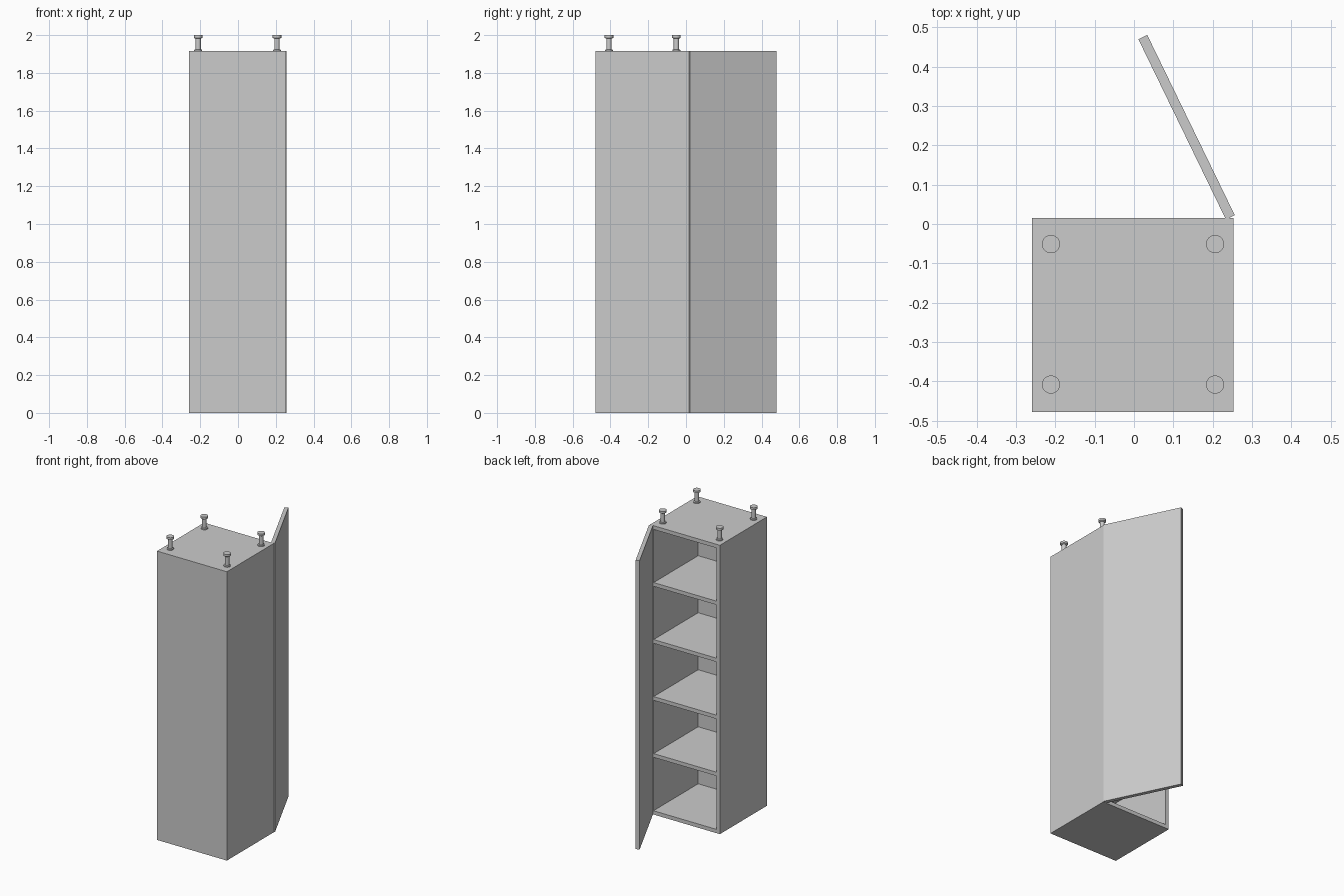
import bpy, bmesh, math
from mathutils import Matrix, Vector

cube = bpy.data.objects.get("Cube")
if cube:
    bpy.data.objects.remove(cube, do_unlink=True)

grey = bpy.data.materials.new("plain grey")
grey.use_nodes = True
colour = (0.6, 0.6, 0.6, 1)
grey.diffuse_color = colour
grey.node_tree.nodes["Principled BSDF"].inputs["Base Color"].default_value = colour


def finish(name, bm):
    mesh = bpy.data.meshes.new(name)
    bmesh.ops.recalc_face_normals(bm, faces=bm.faces)
    bm.to_mesh(mesh)
    bm.free()
    mesh.materials.append(grey)
    obj = bpy.data.objects.new(name, mesh)
    bpy.context.collection.objects.link(obj)
    return obj


def box(name, low, high):
    low, high = Vector(low), Vector(high)
    bm = bmesh.new()
    bmesh.ops.create_cube(bm, size=1)
    for v in bm.verts:
        v.co = (low + high) / 2 + v.co * (high - low)
    return finish(name, bm)


def lathe(name, profile, location, steps=32):
    bm = bmesh.new()
    verts = [bm.verts.new((r, 0, z)) for r, z in profile]
    edges = [bm.edges.new(pair) for pair in zip(verts, verts[1:])]
    bmesh.ops.spin(bm, geom=verts + edges, cent=(0, 0, 0), axis=(0, 0, 1),
                   angle=math.tau, steps=steps)
    bmesh.ops.remove_doubles(bm, verts=bm.verts, dist=1e-5)
    obj = finish(name, bm)
    obj.location = location
    for poly in obj.data.polygons:
        poly.use_smooth = abs(poly.normal.z) < 0.5
    obj.data.set_sharp_from_angle(angle=math.radians(40))
    return obj


X0, X1 = -0.259, 0.253
Y0, Y1 = -0.478, 0.015
TOP, T = 1.915, 0.025

# Carcass: closed front panel, two sides, floor and roof, open at the rear
box("front_panel", (X0 + T, Y0, T), (X1 - T, Y0 + T, TOP - T))
box("right_side", (X0, Y0, 0), (X0 + T, Y1, TOP))
box("left_side", (X1 - T, Y0, 0), (X1, Y1, TOP))
box("floor_panel", (X0 + T, Y0, 0), (X1 - T, Y1, T))
box("roof_panel", (X0 + T, Y0, TOP - T), (X1 - T, Y1, TOP))

# Evenly spaced shelves
pitch = (TOP - T) / 5
for i in range(1, 5):
    box(f"shelf_{i}", (X0 + T, Y0 + T, i * pitch), (X1 - T, Y1 - 0.002, i * pitch + T))

# Door standing open, swung about its outer edge
door = box("door", (-0.509, 0, 0), (0, T, TOP))
door.matrix_world = Matrix.Translation((0.256, 0.0225, 0)) @ Matrix.Rotation(
    math.radians(-64.1), 4, "Z") @ Matrix.Translation((0, -T, 0))

# Hinge pins between the door and the side
for i in range(6):
    lathe(f"hinge_{i + 1}", [(0, 0), (0.004, 0), (0.004, 0.024), (0, 0.024)],
          (0.238, 0.015, 0.1 + i * 0.34), 12)

# Turned feet on the roof
foot = [(0, 0), (0.021, 0), (0.021, 0.007), (0.014, 0.009), (0.014, 0.066),
        (0.023, 0.071), (0.023, 0.085), (0, 0.085)]
for side, x in (("right", -0.211), ("left", 0.206)):
    for end, y in (("rear", -0.051), ("front", -0.408)):
        lathe(f"{end}_{side}_foot", foot, (x, y, TOP))
